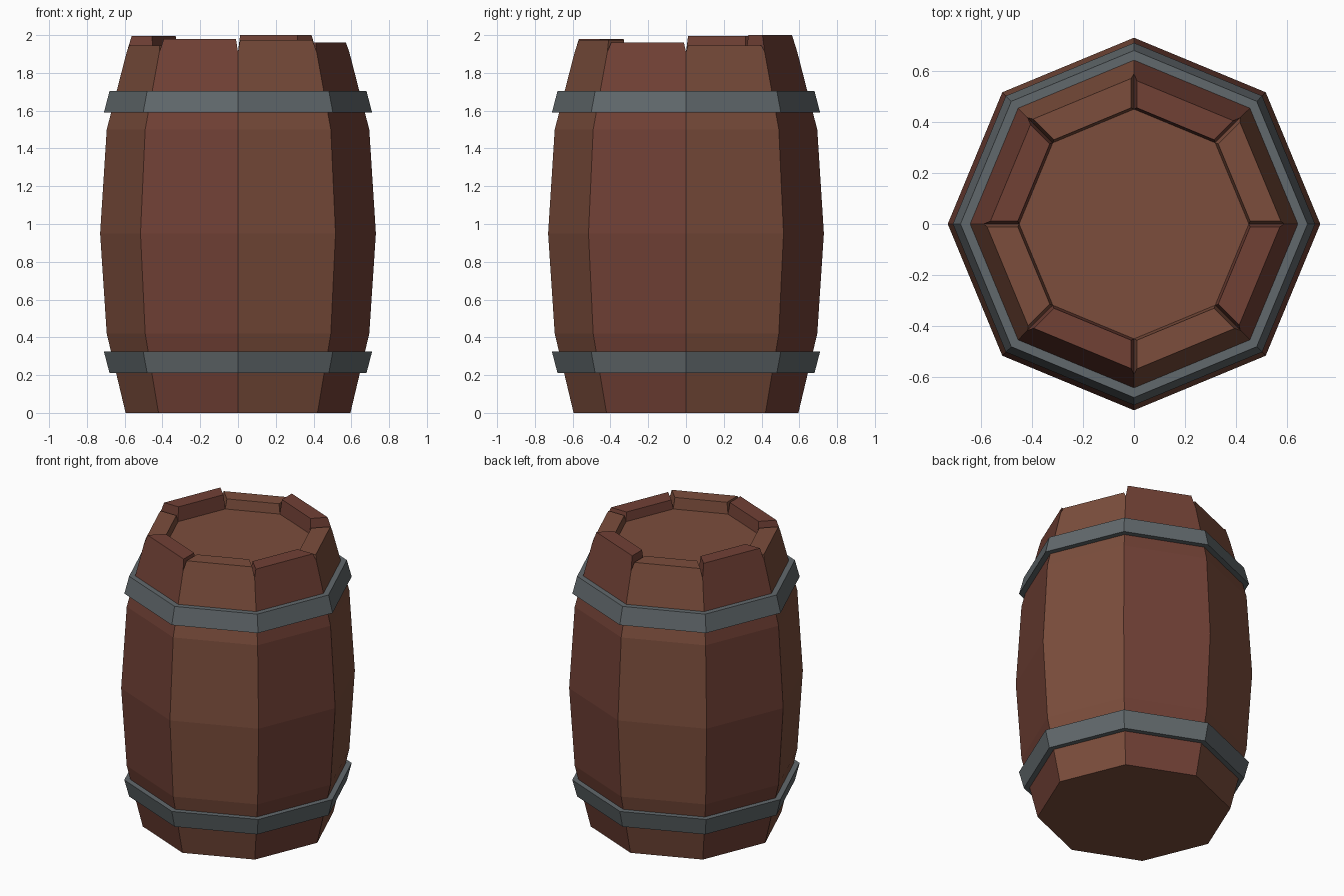
import bpy, bmesh
from math import cos, sin, pi
from mathutils import Vector

if "Cube" in bpy.data.objects:
    bpy.data.objects.remove(bpy.data.objects["Cube"])

SIDES = 8
STEP = 2 * pi / SIDES
LID_Z = 1.90


def material(name, rgb):
    m = bpy.data.materials.new(name)
    m.diffuse_color = (*rgb, 1)
    m.use_nodes = True
    m.node_tree.nodes["Principled BSDF"].inputs["Base Color"].default_value = m.diffuse_color
    return m


brown = material("brown_wood", (0.20, 0.075, 0.045))
red = material("red_wood", (0.165, 0.052, 0.036))
iron = material("iron", (0.12, 0.14, 0.15))


def finish(name, bm, mat):
    me = bpy.data.meshes.new(name)
    bm.to_mesh(me)
    bm.free()
    ob = bpy.data.objects.new(name, me)
    me.materials.append(mat)
    bpy.context.collection.objects.link(ob)
    return ob


def corner(r, z, k):
    return Vector((r * cos(k * STEP), r * sin(k * STEP), z))


def top_radius(z):
    return 0.695 - 0.258 * (z - 1.5)


# Staves: bulging outer face, top lip, inner wall, narrowed at the tip
def stave(k, h, mat):
    prof = [(0.595, 0), (0.695, 0.42), (0.73, 0.95), (0.695, 1.5),
            (top_radius(1.91), 1.91), (top_radius(h), h),
            (0.46, h), (0.45, LID_Z)]
    side = (corner(1, 0, k + 1) - corner(1, 0, k)).normalized()
    bm = bmesh.new()
    a, b = [], []
    for i, (r, z) in enumerate(prof):
        gap = side * (0.012 if i in (5, 6) else 0)
        a.append(bm.verts.new(corner(r, z, k) + gap))
        b.append(bm.verts.new(corner(r, z, k + 1) - gap))
    for i in range(len(prof) - 1):
        bm.faces.new((a[i], b[i], b[i + 1], a[i + 1]))
    bm.faces.new(a[4:])
    bm.faces.new(b[:3:-1])
    finish(f"stave_{k + 1}", bm, mat)


heights = [1.945, 2.0, 1.965, 1.995, 1.945, 1.98, 1.975, 1.96]
for k, h in enumerate(heights):
    stave(k, h, red if k % 2 else brown)


# Lid and base: flat octagons
def disc(name, r, z, up):
    bm = bmesh.new()
    vs = [bm.verts.new(corner(r, z, k)) for k in range(SIDES)]
    bm.faces.new(vs if up else vs[::-1])
    finish(name, bm, brown)


disc("lid", 0.45, LID_Z, True)
disc("base", 0.595, 0, False)


# Iron hoops: closed octagonal rings
def hoop(name, r_low, z_low, r_high, z_high):
    prof = [(r_low, z_low), (r_high, z_high),
            (r_high - 0.05, z_high), (r_low - 0.05, z_low)]
    bm = bmesh.new()
    rings = [[bm.verts.new(corner(r, z, k)) for r, z in prof] for k in range(SIDES)]
    for k in range(SIDES):
        p, q = rings[k], rings[(k + 1) % SIDES]
        for i in range(4):
            j = (i + 1) % 4
            bm.faces.new((p[i], q[i], q[j], p[j]))
    finish(name, bm, iron)


hoop("upper_hoop", 0.71, 1.59, 0.68, 1.705)
hoop("lower_hoop", 0.68, 0.21, 0.71, 0.325)
